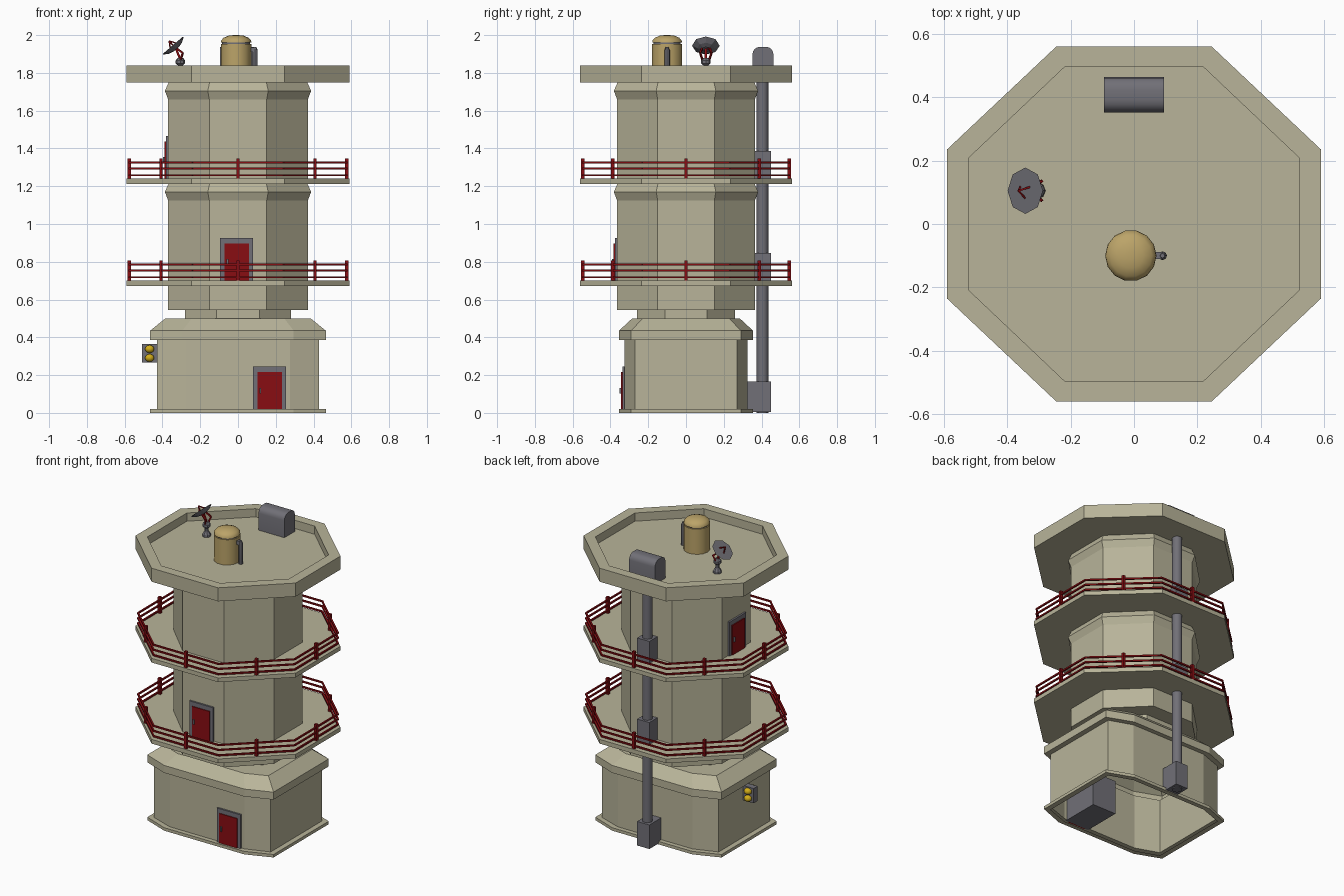
import bpy, bmesh, math
from mathutils import Vector, Matrix

if "Cube" in bpy.data.objects:
    bpy.data.objects.remove(bpy.data.objects["Cube"])


def material(name, rgb):
    m = bpy.data.materials.new(name)
    m.diffuse_color = (*rgb, 1)
    m.use_nodes = True
    m.node_tree.nodes["Principled BSDF"].inputs["Base Color"].default_value = m.diffuse_color
    return m


STONE = material("pale concrete", (0.48, 0.455, 0.32))
GREY = material("grey metal", (0.165, 0.162, 0.185))
RED = material("dark red", (0.25, 0.004, 0.006))
BRASS = material("tank ochre", (0.50, 0.37, 0.14))
YELLOW = material("lamp yellow", (0.65, 0.42, 0.01))


def finish(name, bm, mat, smooth=False):
    bmesh.ops.recalc_face_normals(bm, faces=bm.faces)
    me = bpy.data.meshes.new(name)
    bm.to_mesh(me)
    bm.free()
    me.materials.append(mat)
    ob = bpy.data.objects.new(name, me)
    bpy.context.collection.objects.link(ob)
    if smooth:
        bpy.ops.object.select_all(action='DESELECT')
        ob.select_set(True)
        bpy.context.view_layer.objects.active = ob
        bpy.ops.object.shade_smooth_by_angle(angle=math.radians(40))
    return ob


def octagon(hx, hy, cx, cy):
    return [(cx, -hy), (hx, -cy), (hx, cy), (cx, hy),
            (-cx, hy), (-hx, cy), (-hx, -cy), (-cx, -hy)]


def circle(r, n, x=0, y=0):
    return [(x + r * math.cos(2 * math.pi * i / n), y + r * math.sin(2 * math.pi * i / n))
            for i in range(n)]


def loft(name, mat, rings, bottom=True, top=True, smooth=False, matrix=None):
    """Skin a stack of (outline, z) rings."""
    bm = bmesh.new()
    loops = [[bm.verts.new((x, y, z)) for x, y in pts] for pts, z in rings]
    for a, b in zip(loops, loops[1:]):
        n = len(a)
        for i in range(n):
            bm.faces.new((a[i], a[(i + 1) % n], b[(i + 1) % n], b[i]))
    if bottom:
        bm.faces.new(loops[0])
    if top:
        bm.faces.new(loops[-1])
    if matrix:
        bm.transform(matrix)
    return finish(name, bm, mat, smooth)


def add_box(bm, lo, hi):
    lo, hi = Vector(lo), Vector(hi)
    m = Matrix.Translation((lo + hi) / 2) @ Matrix.Diagonal((*(hi - lo), 1))
    bmesh.ops.create_cube(bm, size=1, matrix=m)


def box(name, mat, lo, hi, matrix=None):
    bm = bmesh.new()
    add_box(bm, lo, hi)
    if matrix:
        bm.transform(matrix)
    return finish(name, bm, mat)


def add_beam(bm, p, q, w):
    p, q = Vector(p), Vector(q)
    d = q - p
    m = (Matrix.Translation((p + q) / 2) @ d.to_track_quat('Z', 'Y').to_matrix().to_4x4()
         @ Matrix.Diagonal((w, w, d.length, 1)))
    bmesh.ops.create_cube(bm, size=1, matrix=m)


# Base house: hollow underneath, with plinth and sloped cornice
body = octagon(0.43, 0.325, 0.275, 0.27)
rim = octagon(0.465, 0.355, 0.295, 0.29)
loft("base_house", STONE, [(body, 0), (rim, 0), (rim, 0.02), (body, 0.02), (body, 0.385),
                           (rim, 0.385), (rim, 0.435),
                           (octagon(0.385, 0.285, 0.245, 0.23), 0.5)], bottom=False)

# Neck and drum between base and first balcony
loft("neck", STONE, [(octagon(0.28, 0.26, 0.115, 0.11), z) for z in (0.5, 0.545)])
tower = octagon(0.37, 0.365, 0.152, 0.15)
loft("lower_drum", STONE, [(tower, 0.545), (tower, 0.675)])

# Two tower storeys with flared tops
flare = octagon(0.387, 0.382, 0.16, 0.158)
for name, z0, z1 in (("middle_storey", 0.70, 1.215), ("upper_storey", 1.24, 1.75)):
    loft(name, STONE, [(tower, z0), (tower, z1 - 0.09), (flare, z1 - 0.045),
                       (octagon(0.367, 0.362, 0.15, 0.148), z1)])

# Roof slab with parapet and sunken floor
deck = octagon(0.59, 0.56, 0.245, 0.235)
inner = octagon(0.522, 0.497, 0.217, 0.208)
loft("roof", STONE, [(deck, 1.75), (deck, 1.84), (inner, 1.84), (inner, 1.785)])

# Balconies with railings: posts sit at the middle of each side
rail = octagon(0.576, 0.546, 0.239, 0.229)
for name, z in (("lower", 0.70), ("upper", 1.24)):
    loft(name + "_balcony", STONE, [(deck, z - 0.028), (deck, z)])
    bm = bmesh.new()
    for a, b in zip(rail, rail[1:] + rail[:1]):
        for h in (0.018, 0.053, 0.086):
            add_beam(bm, (*a, z + h), (*b, z + h), 0.01)
        mid = (Vector(a) + Vector(b)) / 2
        add_beam(bm, (*mid, z), (*mid, z + 0.108), 0.018)
    finish(name + "_railing", bm, RED)


# Doors: deep grey frame box, red leaf and a handle (built facing -y)
def door(name, matrix):
    box(name + "_frame", GREY, (-0.0875, -0.012, 0), (0.0875, 0.245, 0.227), matrix)
    box(name + "_leaf", RED, (-0.065, -0.018, 0), (0.065, -0.010, 0.198), matrix)
    box(name + "_handle", GREY, (-0.054, -0.027, 0.085), (-0.044, -0.015, 0.115), matrix)


door("base_door", Matrix.Translation((0.167, -0.325, 0.018)))
door("middle_door", Matrix.Translation((-0.007, -0.365, 0.70)))
door("upper_door", Matrix.Translation((-0.37, 0, 1.24)) @ Matrix.Rotation(-math.pi / 2, 4, 'Z'))

# Rear pipe with collars and ground box
loft("rear_pipe", GREY, [(circle(0.031, 12, 0, 0.405), z) for z in (0.0, 1.76)], smooth=True)
box("pipe_ground_box", GREY, (-0.045, 0.32, 0.005), (0.045, 0.45, 0.165))
for name, z in (("lower", 0.70), ("upper", 1.24)):
    box(name + "_pipe_collar", GREY, (-0.045, 0.362, z), (0.045, 0.45, z + 0.147))

# Rooftop vent: box with rounded long top edges
bm = bmesh.new()
add_box(bm, (-0.095, 0.352, 1.785), (0.095, 0.463, 1.938))
edges = [e for e in bm.edges if all(v.co.z > 1.9 for v in e.verts)
         and abs(e.verts[0].co.y - e.verts[1].co.y) < 0.001]
bmesh.ops.bevel(bm, geom=edges, offset=0.04, segments=4, profile=0.5, affect='EDGES')
finish("roof_vent", bm, GREY, True)

# Water tank: body, seam, dome and side pipe
T = (-0.01, -0.1)
loft("tank_body", BRASS, [(circle(0.081, 14, *T), 1.785), (circle(0.081, 14, *T), 1.953)],
     smooth=True)
loft("tank_seam", GREY, [(circle(0.074, 14, *T), z) for z in (1.95, 1.962)], smooth=True)
loft("tank_dome", BRASS, [(circle(r, 14, *T), z) for r, z in
                          ((0.081, 1.96), (0.079, 1.972), (0.066, 1.986), (0.04, 1.997),
                           (0.012, 2.0))], smooth=True)
loft("tank_pipe", GREY, [(circle(r, 8, 0.09, -0.1), z) for r, z in
                         ((0.014, 1.785), (0.014, 1.92), (0.007, 1.938))], smooth=True)
box("tank_pipe_elbow", GREY, (0.06, -0.111, 1.91), (0.09, -0.089, 1.935))

# Satellite dish: pedestal, red bracket, eight-sided bowl, red feed
P = (-0.305, 0.105)
loft("dish_pedestal", GREY, [(circle(r, 8, *P), z) for r, z in
                             ((0.026, 1.785), (0.026, 1.80), (0.013, 1.82), (0.013, 1.84),
                              (0.025, 1.85), (0.025, 1.866), (0.014, 1.88))])
M = (Matrix.Translation((-0.335, 0.105, 1.935))
     @ Vector((-0.65, 0, 0.76)).to_track_quat('Z', 'Y').to_matrix().to_4x4())
loft("dish_bowl", GREY, [(circle(r, 8), z) for r, z in
                         ((0.073, 0.012), (0.045, -0.006), (0.018, -0.013), (0.018, -0.008),
                          (0.045, -0.001), (0.071, 0.015))], matrix=M)
bm = bmesh.new()
for s in (-1, 1):
    add_beam(bm, (-0.305, 0.105 + s * 0.016, 1.865), (-0.292, 0.105 + s * 0.03, 1.905), 0.009)
    add_beam(bm, (-0.292, 0.105 + s * 0.03, 1.905), (-0.325, 0.105 + s * 0.02, 1.93), 0.009)
add_beam(bm, (-0.305, 0.105, 1.87), (-0.328, 0.105, 1.927), 0.012)
finish("dish_bracket", bm, RED)
bm = bmesh.new()
for k in range(3):
    a = 2 * math.pi * k / 3
    add_beam(bm, M @ Vector((0.035 * math.cos(a), 0.035 * math.sin(a), -0.003)),
             M @ Vector((0, 0, 0.045)), 0.006)
finish("dish_feed", bm, RED)

# Wall lamp: grey panel with two yellow bulbs on each face
box("lamp_panel", GREY, (-0.507, -0.03, 0.266), (-0.425, 0.012, 0.364))
bm = bmesh.new()
for y in (-0.035, 0.017):
    for z in (0.291, 0.338):
        bmesh.ops.create_uvsphere(bm, u_segments=10, v_segments=6, radius=1, matrix=(
            Matrix.Translation((-0.468, y, z)) @ Matrix.Diagonal((0.026, 0.024, 0.021, 1))))
finish("lamp_bulbs", bm, YELLOW, True)
